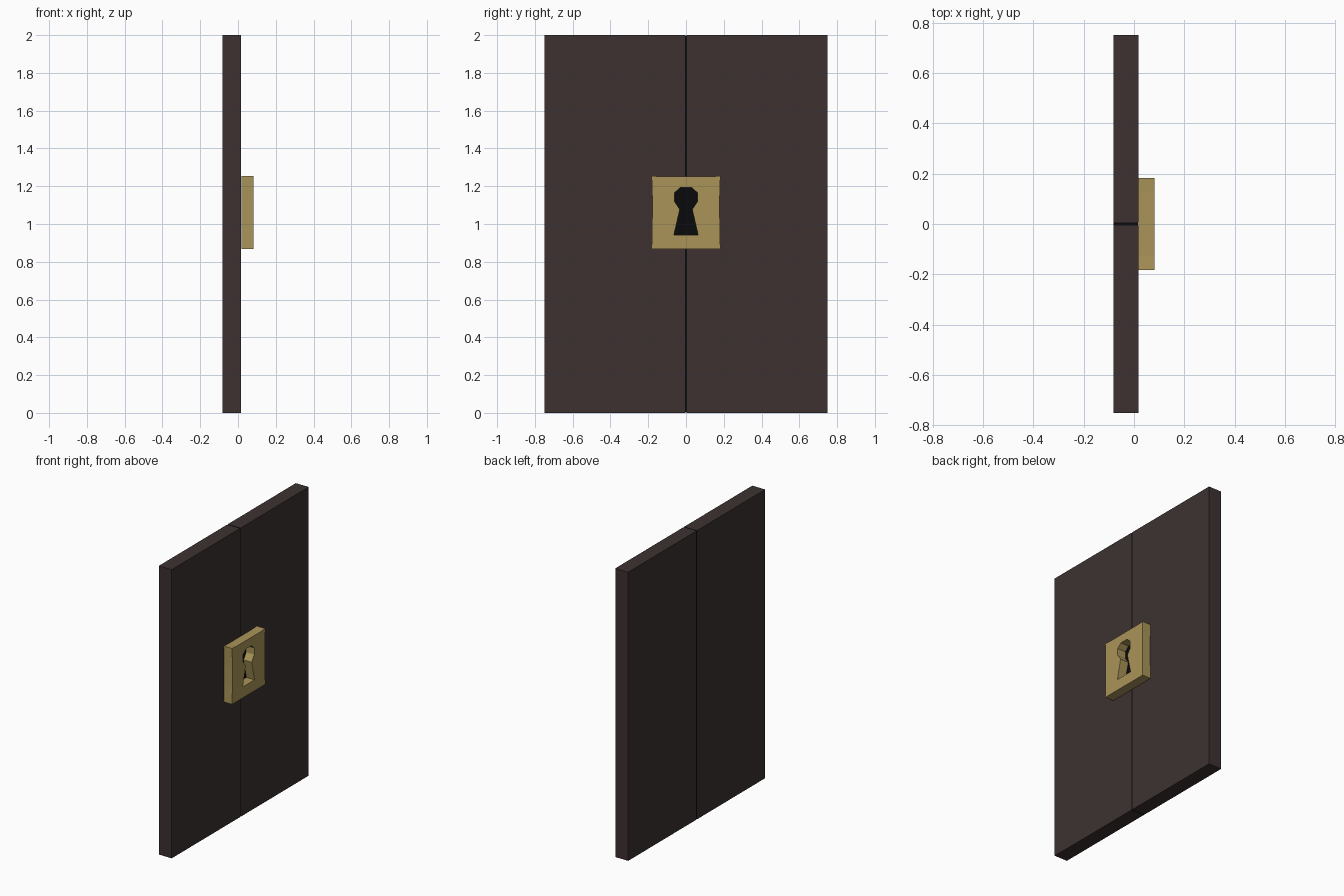
import bpy, math

if "Cube" in bpy.data.objects:
    bpy.data.objects.remove(bpy.data.objects["Cube"])


def material(name, rgb):
    m = bpy.data.materials.new(name)
    m.diffuse_color = (*rgb, 1)
    m.use_nodes = True
    m.node_tree.nodes["Principled BSDF"].inputs["Base Color"].default_value = m.diffuse_color
    return m


def box(name, lo, hi, mat):
    bpy.ops.mesh.primitive_cube_add(size=1, location=[(a + b) / 2 for a, b in zip(lo, hi)])
    ob = bpy.context.object
    ob.name = name
    ob.scale = [b - a for a, b in zip(lo, hi)]
    bpy.ops.object.transform_apply(location=False, rotation=False, scale=True)
    ob.data.materials.append(mat)
    return ob


def slab(name, outlines, x0, x1, mat):
    """Extrude closed (y, z) outlines along x; inner outlines become holes."""
    cu = bpy.data.curves.new(name, 'CURVE')
    cu.dimensions = '2D'
    cu.fill_mode = 'BOTH'
    cu.extrude = (x1 - x0) / 2
    for pts in outlines:
        sp = cu.splines.new('POLY')
        sp.points.add(len(pts) - 1)
        for p, (y, z) in zip(sp.points, pts):
            p.co = (y, z, 0, 1)
        sp.use_cyclic_u = True
    ob = bpy.data.objects.new(name, cu)
    ob.location.x = (x0 + x1) / 2
    ob.rotation_euler = (math.pi / 2, 0, math.pi / 2)
    bpy.context.collection.objects.link(ob)
    bpy.ops.object.select_all(action='DESELECT')
    ob.select_set(True)
    bpy.context.view_layer.objects.active = ob
    bpy.ops.object.convert(target='MESH')
    ob = bpy.context.object
    ob.name = name
    ob.data.materials.clear()
    ob.data.materials.append(mat)
    for f in ob.data.polygons:
        f.use_smooth = False
    return ob


def mirrored(half):
    return half + [(-y, z) for y, z in reversed(half)]


wood = material("dark_wood", (0.047, 0.031, 0.031))
brass = material("brass", (0.40, 0.296, 0.098))
black = material("black", (0.003, 0.003, 0.004))

# Two door leaves with a dark strip filling the seam
for side, name in ((-1, "door_leaf_left"), (1, "door_leaf_right")):
    y0, y1 = sorted((side * 0.005, side * 0.75))
    box(name, (-0.082, y0, 0), (0.017, y1, 2), wood)
box("door_seam", (-0.081, -0.005, 0.001), (0.016, 0.005, 1.999), black)

# Slightly uneven lock plate pierced by a keyhole
plate = mirrored([(0.125, 1.251), (0.182, 1.254), (0.178, 1.13), (0.179, 0.98), (0.182, 0.867)])
keyhole = mirrored([(0.030, 1.193), (0.061, 1.165), (0.061, 1.119),
                    (0.033, 1.077), (0.064, 0.943)])
slab("lock_plate", [plate, keyhole], 0.018, 0.082, brass)

# Dark floor of the keyhole
slab("keyhole_floor", [keyhole], 0.0175, 0.0195, black)
